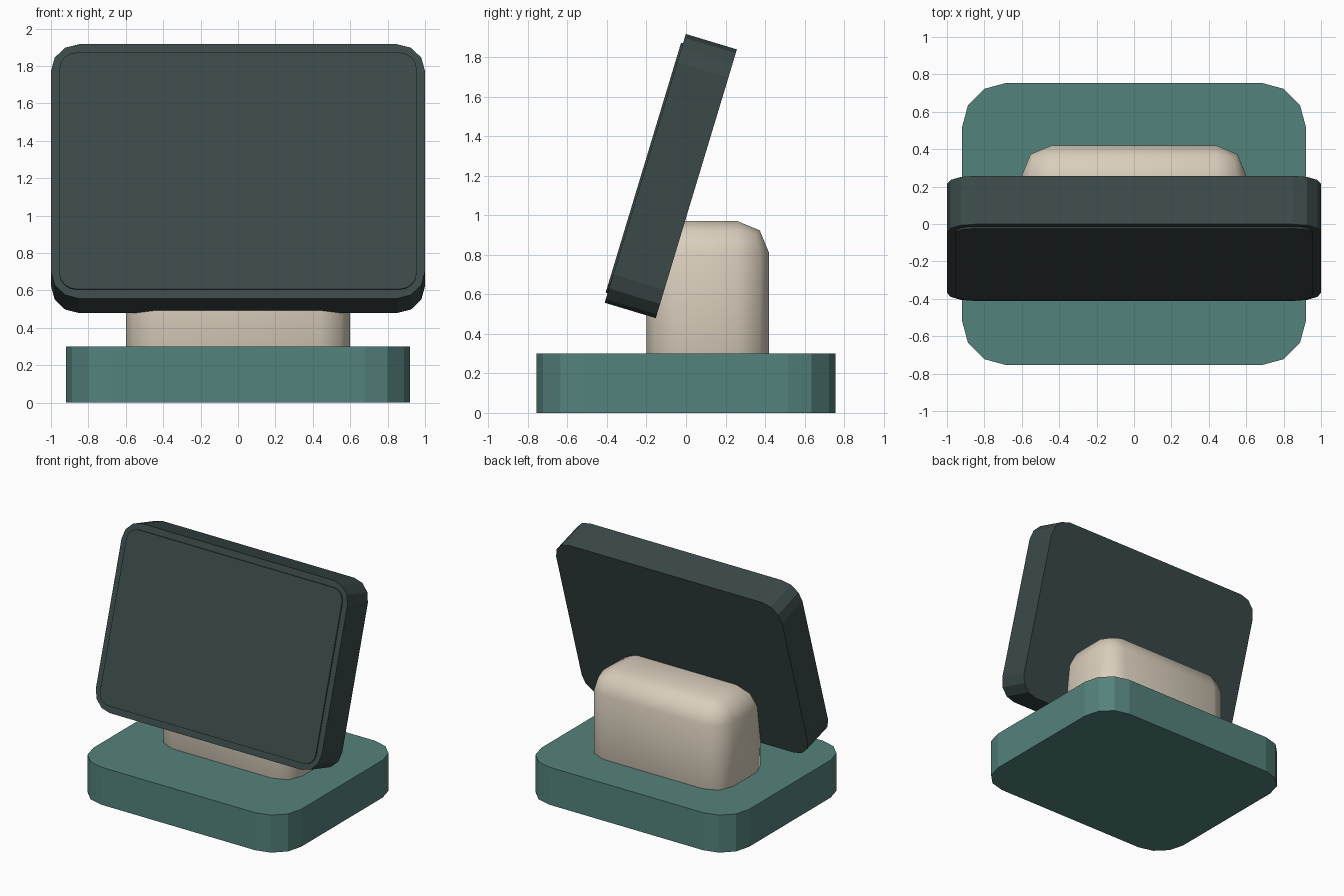
import bpy, bmesh, math
from mathutils import Matrix

cube = bpy.data.objects.get("Cube")
if cube:
    bpy.data.objects.remove(cube, do_unlink=True)


def linear(hex_code):
    channels = [int(hex_code[i:i + 2], 16) / 255 for i in (0, 2, 4)]
    return [c / 12.92 if c <= 0.04045 else ((c + 0.055) / 1.055) ** 2.4
            for c in channels] + [1.0]


def material(name, hex_code):
    mat = bpy.data.materials.new(name)
    mat.use_nodes = True
    mat.diffuse_color = linear(hex_code)
    mat.node_tree.nodes["Principled BSDF"].inputs["Base Color"].default_value = linear(hex_code)
    return mat


def rounded_box(name, size, matrix, radius, segments, mat, axis=None):
    """Box with its edges along one axis rounded, or all edges if axis is None."""
    bm = bmesh.new()
    bmesh.ops.create_cube(bm, size=1)
    bmesh.ops.scale(bm, vec=size, verts=bm.verts)
    edges = [e for e in bm.edges if axis is None
             or abs(e.verts[0].co[axis] - e.verts[1].co[axis]) > 1e-4]
    bmesh.ops.bevel(bm, geom=edges, offset=radius, segments=segments,
                    profile=0.5, affect='EDGES')
    bmesh.ops.recalc_face_normals(bm, faces=bm.faces)
    mesh = bpy.data.meshes.new(name)
    bm.to_mesh(mesh)
    bm.free()
    mesh.materials.append(mat)
    obj = bpy.data.objects.new(name, mesh)
    obj.matrix_world = matrix
    bpy.context.collection.objects.link(obj)
    return obj


teal = material("teal", "54827C")
cream = material("warm cream", "D9CEBC")
charcoal = material("dark slate", "3B4949")

# Base slab with rounded corners
rounded_box("base", (1.84, 1.51, 0.3), Matrix.Translation((0, 0, 0.15)),
            0.24, 3, teal, axis=2)

# Soft support block, its foot sunk into the base
support = rounded_box("support_block", (1.2, 0.62, 0.87),
                      Matrix.Translation((0, 0.11, 0.535)), 0.16, 2, cream)
for poly in support.data.polygons:
    poly.use_smooth = True

# Screen housing leaning back against the support
lean = Matrix.Translation((0, -0.077, 1.198)) @ Matrix.Rotation(math.radians(-16.8), 4, 'X')
rounded_box("screen_housing", (2.0, 0.27, 1.42), lean, 0.15, 3, charcoal, axis=1)

# Thin raised panel on the front of the housing
rounded_box("screen_panel", (1.91, 0.02, 1.32),
            lean @ Matrix.Translation((0, -0.135, 0)), 0.09, 4, charcoal, axis=1)
